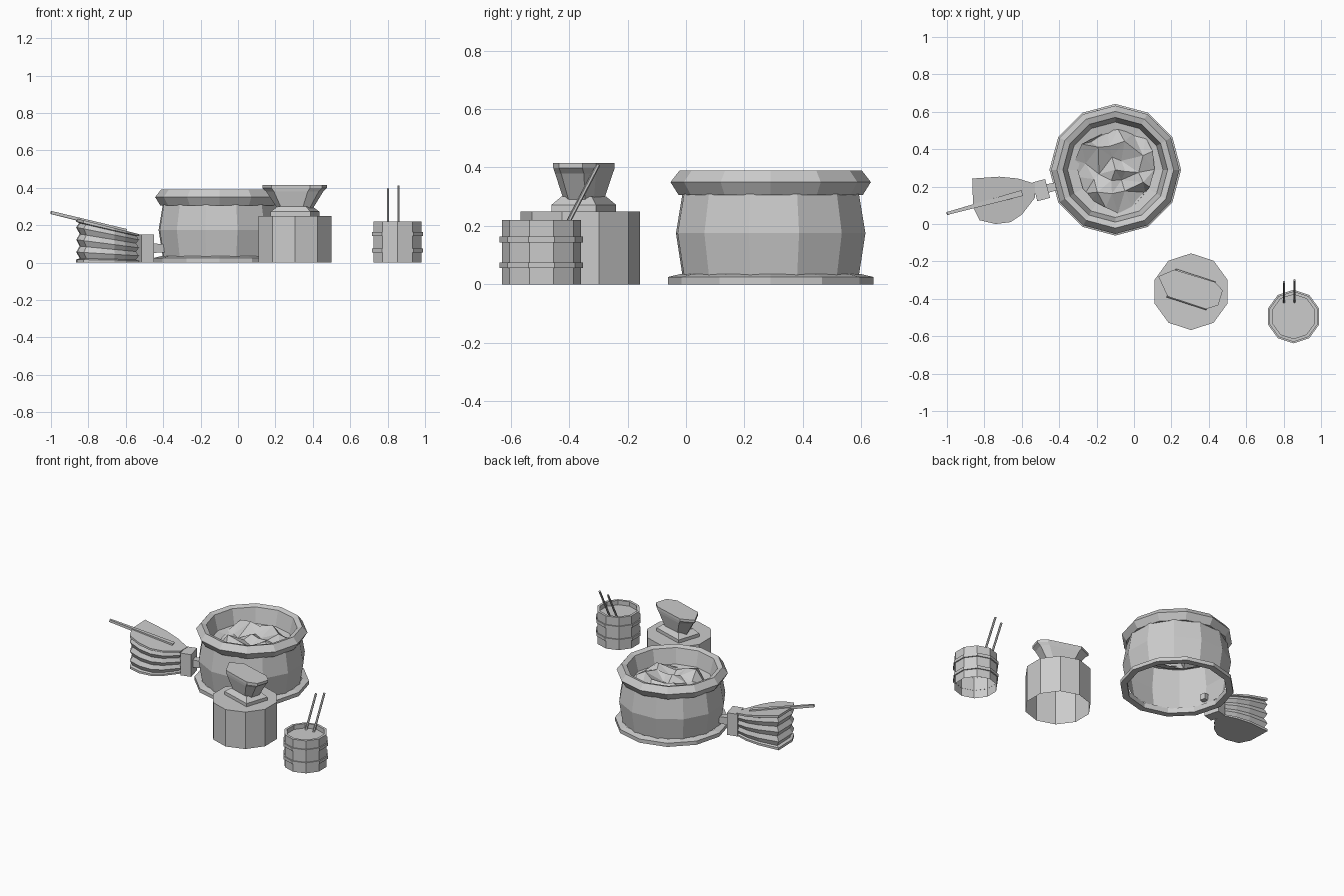
import bpy, bmesh, math, random
from mathutils import Vector, Matrix
from mathutils.geometry import delaunay_2d_cdt

cube = bpy.data.objects.get("Cube")
if cube:
    bpy.data.objects.remove(cube, do_unlink=True)

grey = bpy.data.materials.new("plain grey")
grey.use_nodes = True
grey.diffuse_color = (0.6, 0.6, 0.6, 1)
bsdf = grey.node_tree.nodes["Principled BSDF"]
bsdf.inputs["Base Color"].default_value = (0.6, 0.6, 0.6, 1)
bsdf.inputs["Roughness"].default_value = 0.9


def finish(name, bm):
    mesh = bpy.data.meshes.new(name)
    bm.to_mesh(mesh)
    bm.free()
    mesh.materials.append(grey)
    obj = bpy.data.objects.new(name, mesh)
    bpy.context.collection.objects.link(obj)
    return obj


def loft(name, rings, cap_start=True, cap_end=True, closed=False):
    """Skin equal-length rings of points, listed counter-clockwise, bottom to top."""
    bm = bmesh.new()
    loops = [[bm.verts.new(p) for p in ring] for ring in rings]
    pairs = list(zip(loops, loops[1:]))
    if closed:
        pairs.append((loops[-1], loops[0]))
    n = len(loops[0])
    for a, b in pairs:
        for i in range(n):
            j = (i + 1) % n
            bm.faces.new((a[i], a[j], b[j], b[i]))
    if cap_start and not closed:
        bm.faces.new(loops[0][::-1])
    if cap_end and not closed:
        bm.faces.new(loops[-1])
    return finish(name, bm)


def lathe(name, centre, sides, turn, profile, **caps):
    """Revolve (radius, height) pairs into a faceted round part."""
    angles = [math.radians(turn) + math.tau * i / sides for i in range(sides)]
    return loft(name, [[(centre[0] + r * math.cos(a), centre[1] + r * math.sin(a), z)
                        for a in angles] for r, z in profile], **caps)


def beam(name, start, end, size_start, size_end, sides=4):
    """Straight tapered bar; sizes are (half width, half height)."""
    a, b = Vector(start), Vector(end)
    along = (b - a).normalized()
    side = along.cross(Vector((0, 0, 1))).normalized()
    up = side.cross(along)
    rings = []
    for p, (w, h) in ((a, size_start), (b, size_end)):
        ring = []
        for i in range(sides):
            t = math.tau * (i + 0.5) / sides
            k = 1 / math.cos(math.pi / sides)
            ring.append(p + side * w * k * math.cos(t) + up * h * k * math.sin(t))
        rings.append(ring[::-1])
    return loft(name, rings)


# Furnace: foot ring, bulging wall, heavy rim with a funnel inside
FURNACE = (-0.1, 0.29)
lathe("furnace_foot", FURNACE, 12, 0,
      [(0.31, 0), (0.352, 0), (0.352, 0.025), (0.31, 0.035)], closed=True)
lathe("furnace_wall", FURNACE, 12, 17,
      [(0.31, 0.03), (0.333, 0.175), (0.31, 0.31)], cap_start=False, cap_end=False)
lathe("furnace_rim", FURNACE, 12, 0,
      [(0.29, 0.305), (0.315, 0.305), (0.343, 0.35), (0.312, 0.39),
       (0.28, 0.38), (0.255, 0.28), (0.2, 0.27)], cap_start=False, cap_end=False)

# Coals: jagged triangulated heap
random.seed(4)
flat = [Vector((0, 0))]
for count, radius in ((6, 0.08), (11, 0.15), (17, 0.225)):
    for i in range(count):
        a = math.tau * (i + random.uniform(-0.3, 0.3)) / count
        r = radius + random.uniform(-0.03, 0.02)
        flat.append(Vector((r * math.cos(a), r * math.sin(a))))
points, _, triangles, *_ = delaunay_2d_cdt(flat, [], [], 0, 1e-5)
bm = bmesh.new()
heap = []
for p in points:
    low = 0.25 if p.length > 0.19 else 0.27
    heap.append(bm.verts.new((p.x + FURNACE[0], p.y + FURNACE[1],
                              random.uniform(low, low + 0.075))))
for tri in triangles:
    bm.faces.new([heap[i] for i in tri])
finish("coals", bm)


# Bellows: flat bottom board, pleated sides, sloping top board
def slope(x):
    return 0.15 + 0.25 * (-0.52 - x)


outline = [(-0.53, 0.215), (-0.62, 0.243), (-0.72, 0.253), (-0.865, 0.243),
           (-0.86, 0.09), (-0.825, 0.02), (-0.74, 0), (-0.66, 0.01),
           (-0.60, 0.05), (-0.53, 0.14)]
middle = Vector((-0.68, 0.14))
layers = [(0, 1), (0.07, 1), (0.1, 0.9), (0.24, 1), (0.38, 0.9), (0.52, 1),
          (0.66, 0.9), (0.8, 1), (0.91, 0.92), (0.93, 1), (1, 1)]
rings = []
for t, s in layers:
    flat_ring = [middle + (Vector(p) - middle) * s for p in outline]
    rings.append([(p.x, p.y, t * slope(p.x)) for p in flat_ring])
loft("bellows", rings)
beam("bellows_block", (-0.53, 0.172, 0.075), (-0.462, 0.19, 0.075),
     (0.052, 0.075), (0.052, 0.075))
beam("bellows_nozzle", (-0.47, 0.188, 0.077), (-0.37, 0.213, 0.077),
     (0.024, 0.026), (0.018, 0.02))
beam("bellows_handle", (-1, 0.056, 0.268), (-0.6, 0.165, slope(-0.6)),
     (0.008, 0.008), (0.016, 0.01))

# Anvil on a ten-sided stump, open underneath
lathe("anvil_stump", (0.305, -0.362), 10, 90, [(0.205, 0), (0.205, 0.25)], cap_start=False)
turn = Matrix.Translation((0.305, -0.35, 0)) @ Matrix.Rotation(math.radians(-18), 4, "Z")


def placed(shape, z, sx, sy):
    return [turn @ Vector((x * sx, y * sy, z)) for x, y in shape]


corners = [(-1, -1), (1, -1), (1, 1), (-1, 1)]
loft("anvil_foot", [placed(corners, z, sx, sy) for z, sx, sy in
                    ((0.25, 0.112, 0.08), (0.272, 0.112, 0.08), (0.3, 0.08, 0.055))])
face = [(-0.188, 0.012), (-0.108, -0.074), (0.108, -0.075), (0.164, -0.036),
        (0.163, 0.048), (0.107, 0.077), (-0.118, 0.073)]
loft("anvil_head", [placed(face, z, sx, sy) for z, sx, sy in
                    ((0.285, 0.53, 0.7), (0.38, 0.88, 0.97), (0.398, 1, 1), (0.415, 1, 1))])

# Bucket: staves, hoops and surface, open underneath
BUCKET = (0.853, -0.495)
lathe("bucket", BUCKET, 10, 90,
      [(0.135, 0), (0.135, 0.22), (0.118, 0.22), (0.118, 0.19)], cap_start=False)
for name, z in (("lower_hoop", 0.055), ("upper_hoop", 0.143)):
    lathe(name, BUCKET, 10, 90, [(0.134, z), (0.143, z), (0.143, z + 0.02), (0.134, z + 0.02)],
          closed=True)

# Two rods leaning out of the bucket
for name, x, y, top in (("left_rod", 0.858, -0.3, 0.41), ("right_rod", 0.802, -0.31, 0.395)):
    beam(name, (x, y - 0.13, top - 0.25), (x, y, top), (0.006, 0.006), (0.006, 0.006), 6)

# Consistent outward normals on the solid parts
for obj in bpy.context.collection.objects:
    if obj.type == "MESH" and obj.name.startswith(("bellows", "anvil", "left_", "right_")):
        bm = bmesh.new()
        bm.from_mesh(obj.data)
        bmesh.ops.recalc_face_normals(bm, faces=bm.faces)
        bm.to_mesh(obj.data)
        bm.free()
